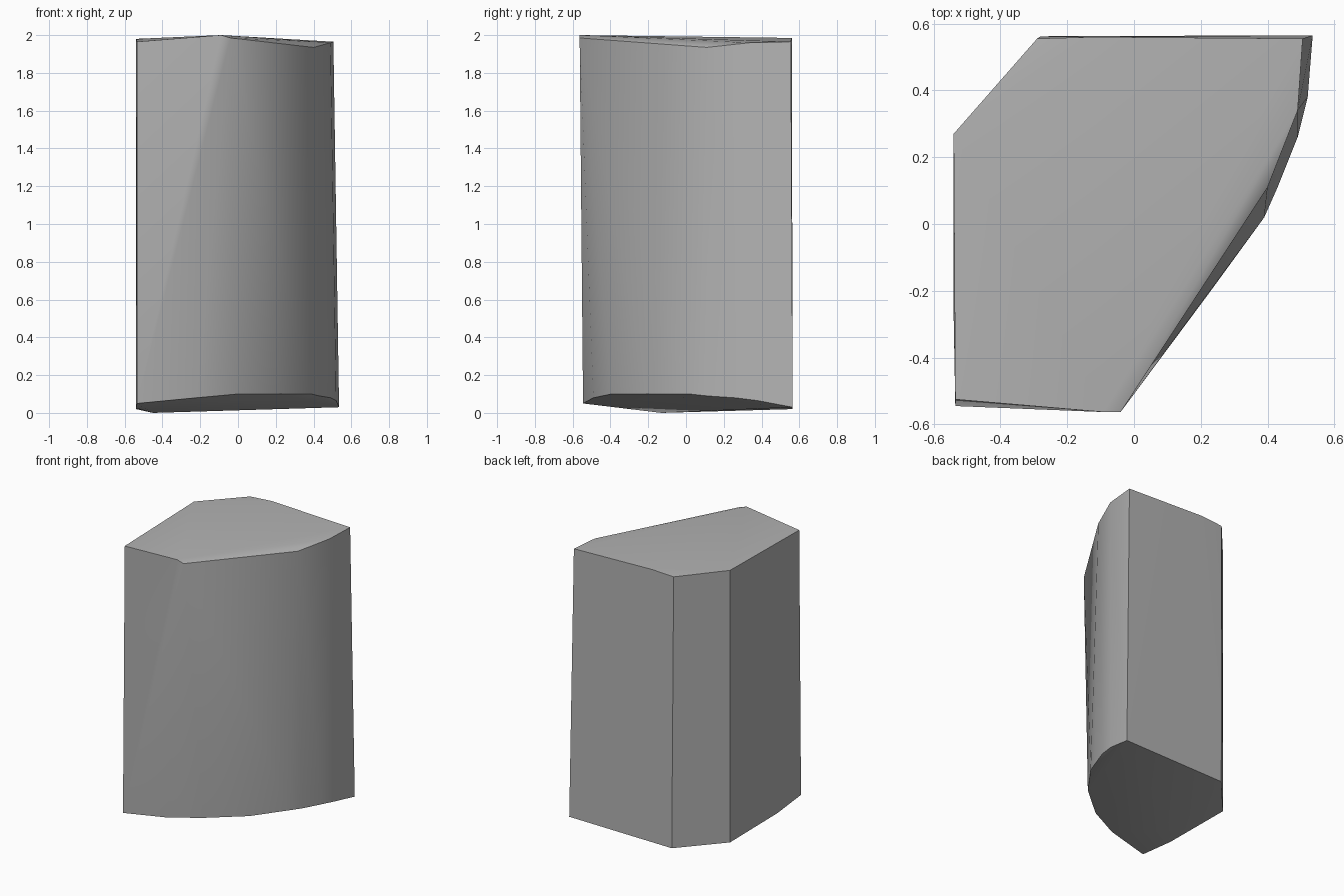
import bpy, bmesh, math

cube = bpy.data.objects.get("Cube")
if cube:
    bpy.data.objects.remove(cube, do_unlink=True)

# Stone colour
stone = bpy.data.materials.new("stone grey")
stone.use_nodes = True
grey = (0.45, 0.45, 0.45, 1)
stone.diffuse_color = grey
stone.node_tree.nodes["Principled BSDF"].inputs["Base Color"].default_value = grey

# Corners of the uneven top cut
top = [(-0.54, 0.27, 1.98), (-0.29, 0.555, 1.975), (-0.12, 0.56, 1.985),
       (0.505, 0.555, 1.965), (0.49, 0.34, 1.96), (0.4, 0.11, 1.935),
       (-0.04, -0.563, 1.985), (-0.09, -0.563, 2.0), (-0.535, -0.525, 1.965)]

# Corners of the curved bottom edge, and its lowest point
bottom = [(-0.54, 0.27, 0.02), (-0.28, 0.562, 0.02), (0.535, 0.565, 0.03),
          (0.52, 0.38, 0.065), (0.49, 0.26, 0.08), (0.43, 0.11, 0.09),
          (0.39, 0.02, 0.1), (0.23, -0.2, 0.1), (0.0, -0.395, 0.1),
          (-0.22, -0.49, 0.08), (-0.535, -0.545, 0.05), (-0.54, -0.27, 0.025),
          (-0.45, -0.13, 0.0)]

# Stone block wrapped tightly around the corners
bm = bmesh.new()
for corner in top + bottom:
    bm.verts.new(corner)
bmesh.ops.convex_hull(bm, input=bm.verts)
bmesh.ops.recalc_face_normals(bm, faces=bm.faces)
mesh = bpy.data.meshes.new("stone_block")
bm.to_mesh(mesh)
bm.free()
mesh.materials.append(stone)
block = bpy.data.objects.new("stone_block", mesh)
bpy.context.collection.objects.link(block)

# Soft front curve, sharp rims and back corners
bpy.ops.object.select_all(action="DESELECT")
block.select_set(True)
bpy.context.view_layer.objects.active = block
bpy.ops.object.shade_smooth_by_angle(angle=math.radians(30))
